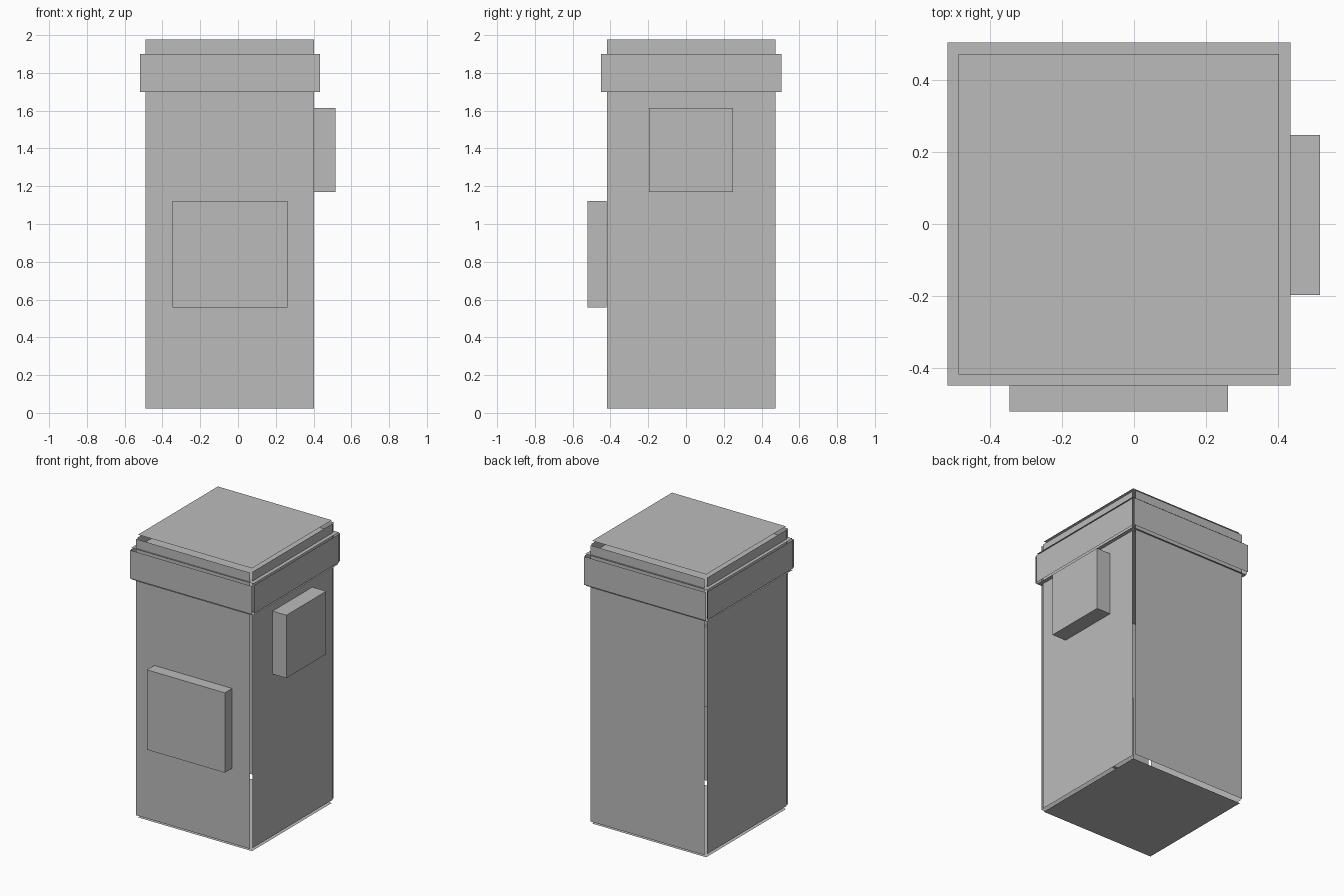
import bpy
import bmesh
from mathutils import Vector

if "Cube" in bpy.data.objects:
    bpy.data.objects.remove(bpy.data.objects["Cube"])

grey = bpy.data.materials.new("mid_grey")
grey.diffuse_color = (0.5, 0.5, 0.5, 1)
grey.use_nodes = True
grey.node_tree.nodes["Principled BSDF"].inputs["Base Color"].default_value = grey.diffuse_color


def finish(name, bm):
    mesh = bpy.data.meshes.new(name)
    bm.to_mesh(mesh)
    bm.free()
    mesh.materials.append(grey)
    obj = bpy.data.objects.new(name, mesh)
    bpy.context.collection.objects.link(obj)
    return obj


def box(name, lo, hi, gap=None):
    """Box between two corners; with a gap, its six panels are detached and moved outward."""
    lo, hi = Vector(lo), Vector(hi)
    bm = bmesh.new()
    bmesh.ops.create_cube(bm, size=1)
    bmesh.ops.scale(bm, vec=hi - lo, verts=bm.verts)
    bmesh.ops.translate(bm, vec=(lo + hi) / 2, verts=bm.verts)
    if gap:
        bmesh.ops.split_edges(bm, edges=bm.edges)
        bm.normal_update()
        for f in bm.faces:
            push = Vector(n * g for n, g in zip(f.normal, gap))
            bmesh.ops.translate(bm, vec=push, verts=f.verts)
    return finish(name, bm)


# Tall body and the collar near its top, both made of loose panels
box("body_panels", (-0.489, -0.419, 0.024), (0.403, 0.473, 1.978), (0.005, 0.021, 0.023))
box("collar_panels", (-0.519, -0.449, 1.70), (0.435, 0.505, 1.90), (0.003, 0.015, 0.012))

# Solid blocks mounted on the front and the right side
box("front_block", (-0.347, -0.522, 0.557), (0.262, -0.42, 1.122))
box("side_block", (0.40, -0.197, 1.17), (0.517, 0.248, 1.615))
